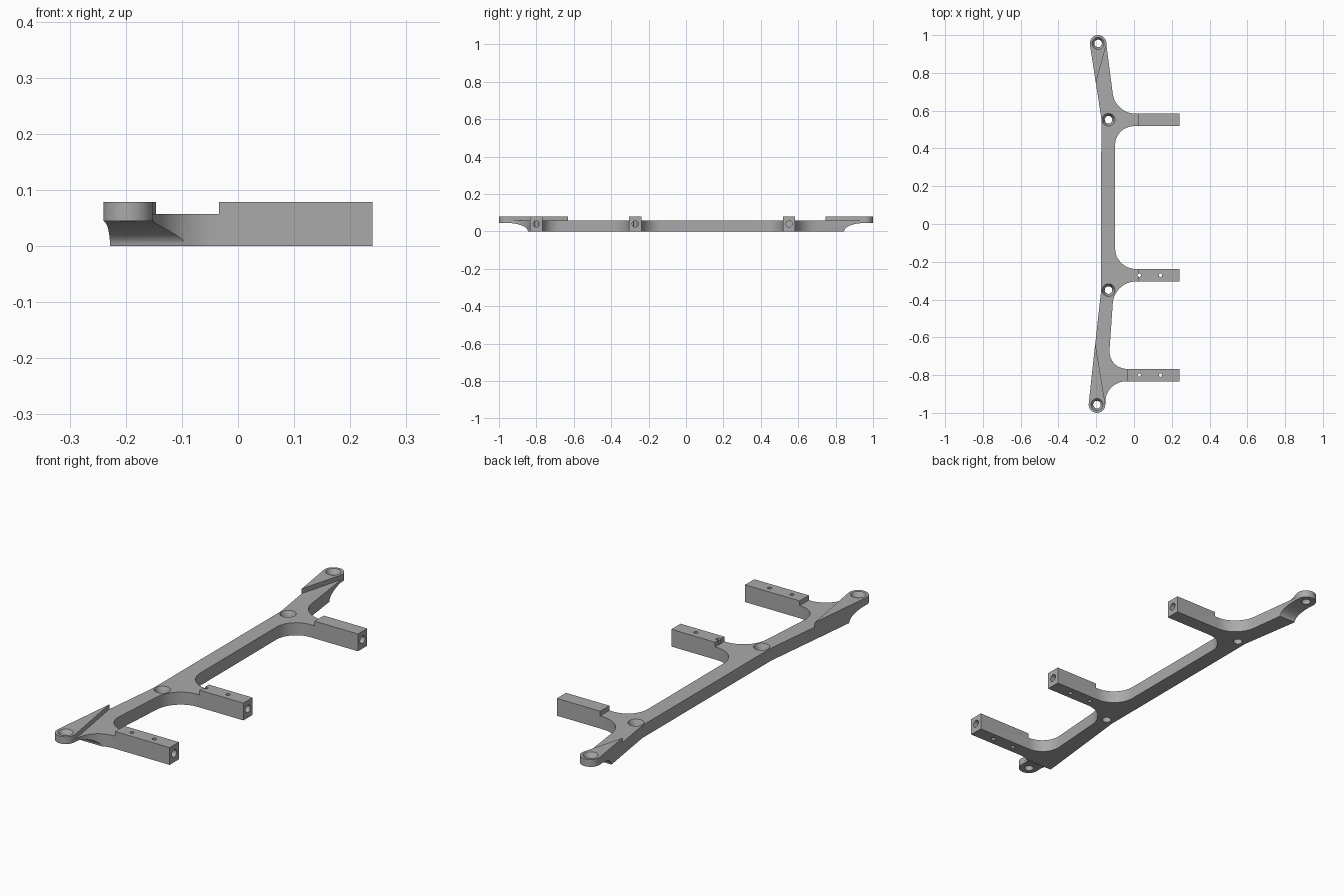
import bpy, bmesh
from math import sin, cos, pi, radians
from mathutils import Vector, Matrix

if "Cube" in bpy.data.objects:
    bpy.data.objects.remove(bpy.data.objects["Cube"])

BODY_TOP, ARM_TOP, BOSS_BOTTOM = 0.057, 0.0785, 0.045
ARM_END, ARM_HALF = 0.24, 0.033
ARMS = {"back": (0.551, 0.022), "middle": (-0.271, 0.02), "front": (-0.8, -0.034)}
BOSS_R = 0.044
BACK_BOSS, FRONT_BOSS = Vector((-0.19, 0.956)), Vector((-0.196, -0.956))

grey = bpy.data.materials.new("satin grey")
grey.use_nodes = True
colour = (0.4, 0.4, 0.4, 1)
grey.diffuse_color = colour
grey.node_tree.nodes["Principled BSDF"].inputs["Base Color"].default_value = colour


def make_object(name, bm):
    bmesh.ops.recalc_face_normals(bm, faces=bm.faces)
    mesh = bpy.data.meshes.new(name)
    bm.to_mesh(mesh)
    bm.free()
    mesh.materials.append(grey)
    obj = bpy.data.objects.new(name, mesh)
    bpy.context.collection.objects.link(obj)
    return obj


def prism(name, points, offset):
    """Extrude a closed outline of 3D points along an offset."""
    bm = bmesh.new()
    face = bm.faces.new([bm.verts.new(p) for p in points])
    extruded = bmesh.ops.extrude_face_region(bm, geom=[face])["geom"]
    bmesh.ops.translate(bm, vec=offset,
                        verts=[g for g in extruded if isinstance(g, bmesh.types.BMVert)])
    return make_object(name, bm)


def slab(name, outline, z0, z1):
    return prism(name, [(x, y, z0) for x, y in outline], (0, 0, z1 - z0))


def cone(name, r1, r2, depth, centre, axis="Z"):
    bm = bmesh.new()
    turn = Matrix.Rotation(pi / 2, 4, "Y") if axis == "X" else Matrix()
    bmesh.ops.create_cone(bm, cap_ends=True, segments=32, radius1=r1, radius2=r2,
                          depth=depth, matrix=Matrix.Translation(centre) @ turn)
    return make_object(name, bm)


def arc(centre, start, end, steps=20):
    angles = [radians(start + (end - start) * i / steps) for i in range(steps + 1)]
    return [centre + BOSS_R * Vector((cos(a), sin(a))) for a in angles]


def fillet(before, corner, after, d, steps=12):
    """Rounded corner as a cubic curve that approximates an arc."""
    c = Vector(corner)
    a = c + (Vector(before) - c).normalized() * d
    b = c + (Vector(after) - c).normalized() * d
    a2, b2 = a.lerp(c, 0.552), b.lerp(c, 0.552)
    return [(1 - t) ** 3 * a + 3 * t * (1 - t) ** 2 * a2 + 3 * t * t * (1 - t) * b2 + t ** 3 * b
            for t in (i / steps for i in range(steps + 1))]


def combine(target, tool, operation):
    mod = target.modifiers.new("combine", "BOOLEAN")
    mod.operation, mod.solver, mod.object = operation, "EXACT", tool
    bpy.context.view_layer.objects.active = target
    bpy.ops.object.modifier_apply(modifier=mod.name)
    bpy.data.objects.remove(tool)


# Frame outline: inner side with filleted arms, then round ends and outer side
corners = [(-0.098, -0.1, 0.105, 0.1), (-0.1, -0.105, 0.11, 0.115),
           (-0.137, -0.148, 0.1, 0.105)]
ends = [(-0.148, 0.95), (-0.1, 0.15), (-0.12, -0.54), (-0.152, -0.95)]
outline = []
for i, ((y, step), (x_up, x_low, d_up, d_low)) in enumerate(zip(ARMS.values(), corners)):
    up, low = y + ARM_HALF, y - ARM_HALF
    outline += fillet(ends[i], (x_up, up), (ARM_END, up), d_up)
    outline += [Vector((ARM_END, up)), Vector((ARM_END, low))]
    outline += fillet((ARM_END, low), (x_low, low), ends[i + 1], d_low)
outline += arc(FRONT_BOSS, 0, -186)
outline += [Vector((-0.175, -0.36)), Vector((-0.173, 0.56))]
outline += arc(BACK_BOSS, 189, -8)
frame = slab("mounting_frame", outline, 0, BODY_TOP)

# Scooped undersides at both ends
for side in (1, -1):
    curve = [(0.96 - 0.115 * cos(t), BOSS_BOTTOM * sin(t))
             for t in (i / 12 * pi / 2 for i in range(13))]
    profile = curve + [(1.1, BOSS_BOTTOM), (1.1, -0.02), (0.845, -0.02)]
    scoop = prism("scoop_cutter", [(-0.4, side * y, z) for y, z in profile], (0.5, 0, 0))
    combine(frame, scoop, "DIFFERENCE")

# Raised arm blocks
for label, (y, step) in ARMS.items():
    low, up = y - ARM_HALF, y + ARM_HALF
    block = slab(label + "_arm_block",
                 [(step, low), (ARM_END, low), (ARM_END, up), (step, up)], BODY_TOP, ARM_TOP)
    combine(frame, block, "UNION")

# Tapered raised pads around the end bosses
back_pad = [Vector((-0.202, 0.745))] + arc(BACK_BOSS, 189, -8)
front_pad = [Vector((-0.205, -0.63))] + arc(FRONT_BOSS, -186, 8)
for name, pad in (("back_pad", back_pad), ("front_pad", front_pad)):
    combine(frame, slab(name, pad, BODY_TOP, ARM_TOP), "UNION")

# Countersunk screw holes
for x, y, top, rim, depth in ((*BACK_BOSS, ARM_TOP, 0.032, 0.02),
                              (*FRONT_BOSS, ARM_TOP, 0.032, 0.02),
                              (-0.135, 0.552, BODY_TOP, 0.034, 0.03),
                              (-0.135, -0.35, BODY_TOP, 0.034, 0.03)):
    combine(frame, cone("sink_cutter", 0.02, rim, depth, (x, y, top - depth / 2 + 0.0005)),
            "DIFFERENCE")
    combine(frame, cone("hole_cutter", 0.02, 0.02, 0.3, (x, y, 0)), "DIFFERENCE")

# Blind holes in the arm ends, and pin holes through two of the arms
for label, (y, step) in ARMS.items():
    combine(frame, cone("end_cutter", 0.017, 0.017, 0.2, (ARM_END, y, 0.04), "X"), "DIFFERENCE")
    if label != "back":
        for x in (0.028, 0.14):
            combine(frame, cone("pin_cutter", 0.009, 0.009, 0.4, (x, y, 0)), "DIFFERENCE")

# Smooth curved walls, keep the edges crisp
bpy.ops.object.select_all(action="DESELECT")
frame.select_set(True)
bpy.context.view_layer.objects.active = frame
bpy.ops.object.shade_smooth_by_angle(angle=radians(30))
